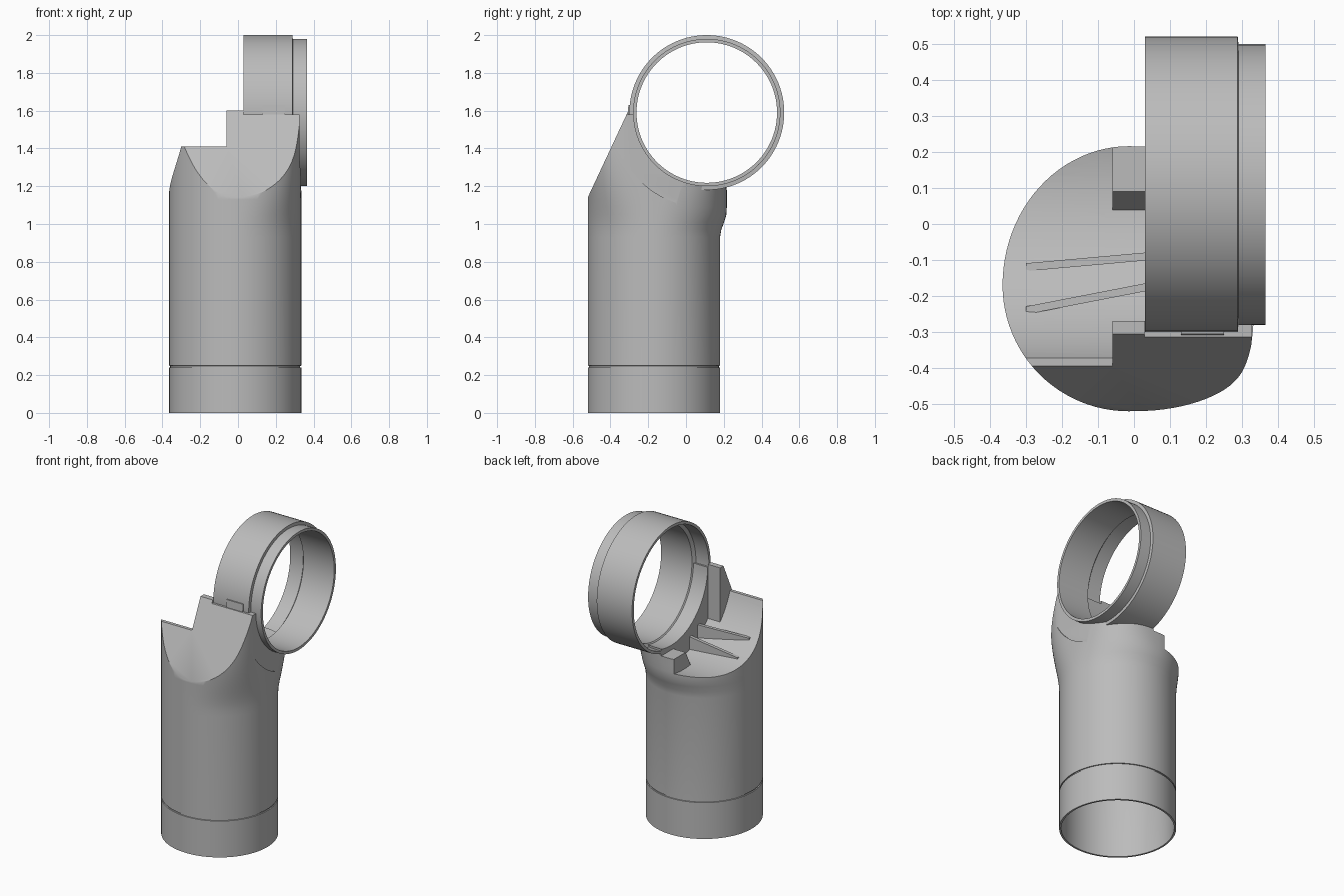
import bpy, bmesh, math
from mathutils import Vector

cube = bpy.data.objects.get("Cube")
if cube:
    bpy.data.objects.remove(cube, do_unlink=True)

grey = bpy.data.materials.new("plain_grey")
grey.use_nodes = True
COLOUR = (0.5, 0.5, 0.5, 1)
grey.diffuse_color = COLOUR
grey.node_tree.nodes["Principled BSDF"].inputs["Base Color"].default_value = COLOUR

TX, TY, TR = -0.015, -0.17, 0.35      # upright tube centre and radius
RY, RZ = 0.11, 1.59                   # ring axis, running along x
SEG = 96


def make(name, bm):
    bmesh.ops.recalc_face_normals(bm, faces=bm.faces)
    mesh = bpy.data.meshes.new(name)
    bm.to_mesh(mesh)
    bm.free()
    mesh.materials.append(grey)
    obj = bpy.data.objects.new(name, mesh)
    bpy.context.collection.objects.link(obj)
    return obj


def select(obj):
    bpy.ops.object.select_all(action='DESELECT')
    obj.select_set(True)
    bpy.context.view_layer.objects.active = obj


def smooth(obj):
    select(obj)
    bpy.ops.object.shade_smooth_by_angle(angle=math.radians(30))


def bridge(bm, rows, closed=False):
    pairs = list(zip(rows, rows[1:])) + ([(rows[-1], rows[0])] if closed else [])
    for a, b in pairs:
        for i in range(len(a)):
            j = (i + 1) % len(a)
            bm.faces.new((a[i], a[j], b[j], b[i]))


def prism(name, x0, x1, outline):
    """Extrude a (y, z) outline along x."""
    bm = bmesh.new()
    ends = [[bm.verts.new((x, y, z)) for y, z in outline] for x in (x0, x1)]
    bridge(bm, ends)
    for end in ends:
        bm.faces.new(end)
    return make(name, bm)


def arc(radius, start, end, steps=40):
    angles = [math.radians(start + (end - start) * i / steps) for i in range(steps + 1)]
    return [(RY + radius * math.cos(a), RZ + radius * math.sin(a)) for a in angles]


def cut(obj, cutter):
    cutter.hide_render = True
    mod = obj.modifiers.new("cut", 'BOOLEAN')
    mod.operation = 'DIFFERENCE'
    mod.solver = 'EXACT'
    mod.object = cutter
    select(obj)
    bpy.ops.object.modifier_apply(modifier=mod.name)
    bpy.data.objects.remove(cutter, do_unlink=True)


def ease(z, low, high):
    t = min(1, max(0, (z - low) / (high - low)))
    return t * t * (3 - 2 * t)


def section(bm, z, radius):
    """Round below; squarer on the +x side and fuller at the back above."""
    power = 2 / (2 + 1.3 * ease(z, 0.95, 1.4))
    back = radius + 0.036 * ease(z, 0.93, 1.07)
    row = []
    for i in range(SEG):
        a = math.tau * i / SEG
        c, s = math.cos(a), math.sin(a)
        if c > 0:
            c = c ** power
            s = math.copysign(abs(s) ** power, s)
        row.append(bm.verts.new((TX + radius * c, TY + (back if s > 0 else radius) * s, z)))
    return row


# Upright tube that blends into the cradle
bm = bmesh.new()
levels = [(0, TR), (0.24, TR), (0.241, TR - 0.006), (0.249, TR - 0.006), (0.25, TR)]
levels += [(0.93 + 0.04 * i, TR) for i in range(20)]
rows = [section(bm, z, r) for z, r in levels]
bridge(bm, rows)
bm.faces.new(rows[0])
bm.faces.new(rows[-1])
body = make("tube_body", bm)

# Hollow inside of the tube
bm = bmesh.new()
bores = [section(bm, z, TR - 0.012) for z in (-0.1, 0.93)]
bores.append(section(bm, 1.0, TR - 0.05))
bridge(bm, bores)
bm.faces.new(bores[0])
bm.faces.new(bores[-1])
cut(body, make("bore", bm))

# Sloping front, cradle, stepped blocks and ring seat
cut(body, prism("front_slope", -1, 1, [(-0.567, 1.04), (-0.118, 2), (-1, 2), (-1, 1.04)]))
cut(body, prism("cradle", -1, -0.06,
                [(-0.9, 2.2), (-0.9, 1.41)] + arc(0.515, 200.5, 300) + [(0.6, 2.2)]))
cut(body, prism("block_gap", -0.08, 0.03,
                [(-0.9, 2.2), (-0.9, 1.6), (-0.27, 1.6)] + arc(0.515, 222.4, 262)
                + [(0.09, 1.18), (0.6, 1.18), (0.6, 2.2)]))
cut(body, prism("ring_seat", 0.029, 1,
                [(-0.9, 2.2), (-0.9, 1.58)] + arc(0.38, 181.5, 358.5) + [(0.9, 1.58), (0.9, 2.2)]))
# Shallow crescent recess round the ring end
cut(body, prism("crescent", 0.326, 1, arc(0.505, 150, 262) + [(0.2, 1.2), (0.3, 1.6)]))
smooth(body)

# Ring with a narrower outer end and an inner lip
profile = [(0.03, 0.41), (0.288, 0.41), (0.29, 0.39), (0.365, 0.39), (0.365, 0.372),
           (0.14, 0.372), (0.125, 0.392), (0.03, 0.392)]
bm = bmesh.new()
rows = []
for x, r in profile:
    rows.append([bm.verts.new((x, RY + r * math.cos(math.tau * i / SEG),
                               RZ + r * math.sin(math.tau * i / SEG))) for i in range(SEG)])
bridge(bm, rows, closed=True)
smooth(make("ring", bm))


# Tapered ribs on the cradle that rise to the ring
def cradle_z(y):
    return RZ - math.sqrt(0.515 ** 2 - (y - RY) ** 2)


for name, y0, y1 in (("back_rib", -0.12, -0.09), ("front_rib", -0.24, -0.175)):
    bm = bmesh.new()
    for x, y, rise in ((-0.3, y0, 0.003), (0.035, y1, 0.08)):
        for side in (-0.011, 0.011):
            for lift in (-0.03, rise):
                bm.verts.new(Vector((x, y + side, cradle_z(y) + lift)))
    bmesh.ops.convex_hull(bm, input=bm.verts)
    make(name, bm)

# Small clip on the front ledge
prism("clip", 0.13, 0.25, [(-0.31, 1.55), (-0.288, 1.55), (-0.288, 1.63), (-0.305, 1.63)])
